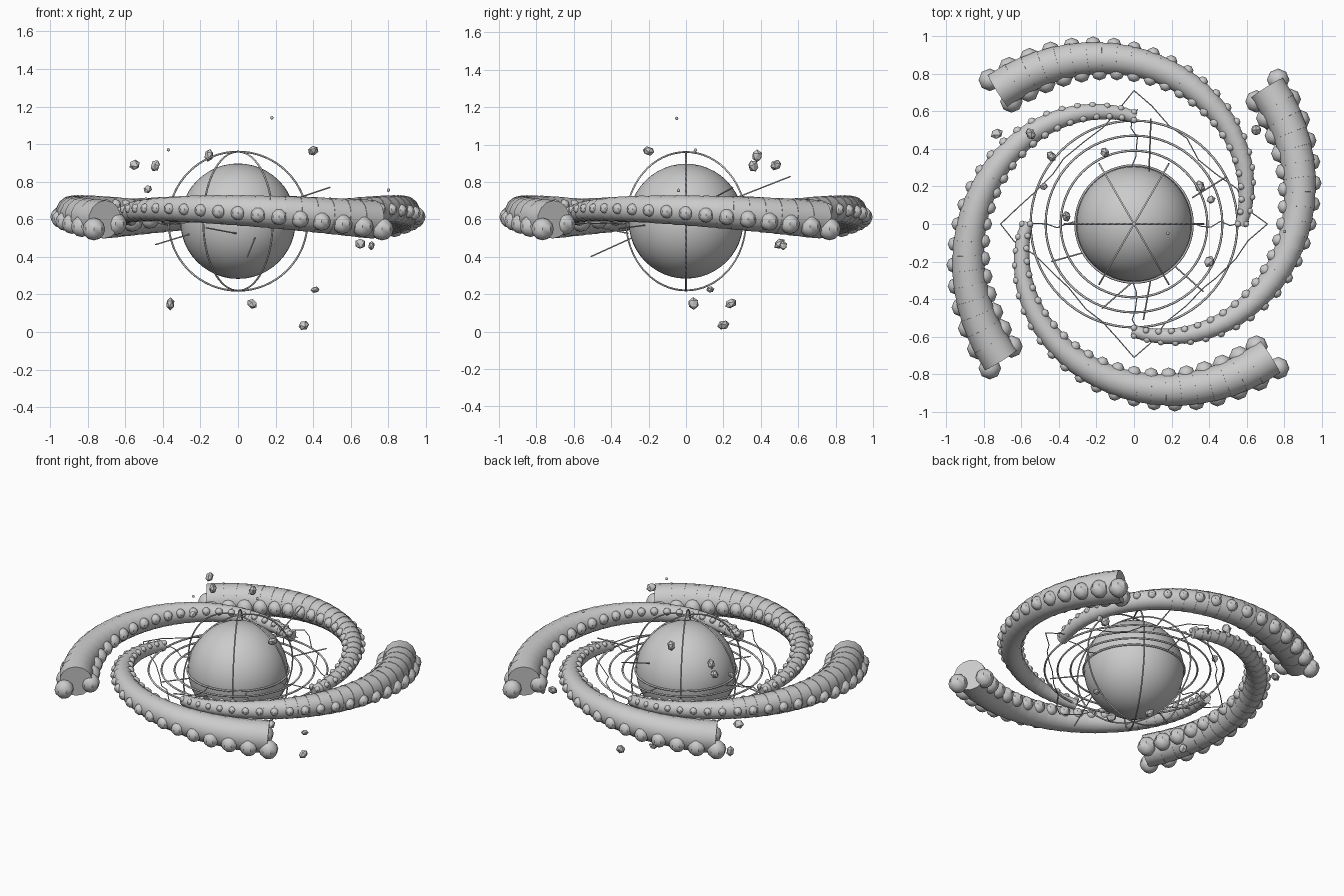
import bpy, bmesh, random
from math import sin, cos, pi, radians
from mathutils import Vector, Matrix

if "Cube" in bpy.data.objects:
    bpy.data.objects.remove(bpy.data.objects["Cube"])

random.seed(4)
CZ = 0.59  # height of the core centre


def finish(bm, name, smooth=True):
    me = bpy.data.meshes.new(name)
    bm.to_mesh(me)
    bm.free()
    ob = bpy.data.objects.new(name, me)
    bpy.context.collection.objects.link(ob)
    for p in me.polygons:
        p.use_smooth = smooth
    if smooth:
        me.set_sharp_from_angle(angle=radians(40))
    return ob


def ring(name, radius, thickness, rotation=(0, 0, 0)):
    bpy.ops.mesh.primitive_torus_add(major_radius=radius, minor_radius=thickness,
                                     major_segments=64, minor_segments=6,
                                     location=(0, 0, CZ), rotation=rotation)
    bpy.context.object.name = name
    bpy.ops.object.shade_smooth()


def wire(name, points, thickness):
    cu = bpy.data.curves.new(name, 'CURVE')
    cu.dimensions = '3D'
    cu.bevel_depth = thickness
    cu.bevel_resolution = 1
    cu.use_fill_caps = True
    sp = cu.splines.new('POLY')
    sp.points.add(len(points) - 1)
    for p, co in zip(sp.points, points):
        p.co = (*co, 1)
    ob = bpy.data.objects.new(name, cu)
    bpy.context.collection.objects.link(ob)


# central sphere
bpy.ops.mesh.primitive_uv_sphere_add(segments=48, ring_count=24, radius=0.307,
                                     location=(0, 0, CZ))
bpy.context.object.name = "core_sphere"
bpy.ops.object.shade_smooth()

# flat orbit rings and upright cage hoops
for i, r in enumerate((0.312, 0.39, 0.47, 0.55)):
    ring(f"orbit_ring_{i}", r, 0.006)
for i in range(3):
    ring(f"cage_hoop_{i}", 0.37, 0.005, (pi / 2, 0, i * pi / 3))


# spiral arms: overlapping drums that widen outward, with two rows of nubs
def arm_point(t):
    a = t * radians(135)
    r = 0.57 + 0.44 * t
    return Vector((r * cos(a), r * sin(a), 0.60 + 0.055 * sin(pi * t)))


def arm_radius(t):
    return 0.033 + 0.070 * t


def arm(name, angle):
    bm = bmesh.new()
    turn = Matrix.Rotation(angle, 4, 'Z')
    count, nubs = 28, 22
    for i in range(count):
        t = (i + 0.5) / count
        a, b = arm_point(i / count), arm_point((i + 1) / count)
        rot = (b - a).to_track_quat('Z', 'Y').to_matrix().to_4x4()
        rad = arm_radius(t)
        bmesh.ops.create_cone(bm, cap_ends=True, segments=14, radius1=rad, radius2=rad,
                              depth=(b - a).length * 1.25,
                              matrix=turn @ Matrix.Translation((a + b) / 2) @ rot)
    for i in range(nubs):
        t = i / (nubs - 1)
        p = arm_point(t)
        out = Vector((p.x, p.y, 0)).normalized()
        size = 0.018 + 0.036 * t * t + 0.006 * t
        for phi in (radians(35 - 70 * t), radians(125 + 70 * t)):
            d = out * cos(phi) + Vector((0, 0, sin(phi)))
            c = p + d * (arm_radius(t) - 0.2 * size)
            bmesh.ops.create_uvsphere(bm, u_segments=8, v_segments=6, radius=size,
                                      matrix=turn @ Matrix.Translation(c))
    finish(bm, name)


for k in range(4):
    arm(f"spiral_arm_{k}", k * pi / 2)

# jagged threads: a diamond around the rings and bolts leaving the core
for k in range(4):
    m = Matrix.Rotation(k * pi / 2, 3, 'Z')
    pts = []
    for i in range(9):
        f = i / 8
        j = 0 if i in (0, 8) else 0.018
        pts.append(m @ Vector((0.71 * (1 - f) + random.uniform(-j, j),
                               0.71 * f + random.uniform(-j, j),
                               CZ + random.uniform(-j, j))))
    wire(f"diamond_thread_{k}", pts, 0.003)
    bolt = [m @ Vector((0.31 + 0.05 * i, random.uniform(-0.02, 0.02),
                        CZ + random.uniform(-0.02, 0.02))) for i in range(7)]
    wire(f"core_bolt_{k}", bolt, 0.003)

# straight needles
needles = [((0.08, 0.28, 0.72), (0.09, 0.56, 0.83)),
           ((0.09, -0.29, 0.50), (0.05, -0.51, 0.40)),
           ((0.31, 0.14, 0.71), (0.49, 0.25, 0.77)),
           ((-0.26, -0.15, 0.52), (-0.44, -0.20, 0.465)),
           ((-0.01, -0.31, 0.525), (-0.17, -0.45, 0.555)),
           ((0.20, -0.21, 0.57), (0.37, -0.36, 0.55))]
for i, n in enumerate(needles):
    wire(f"needle_{i}", n, 0.004)

# floating rocks
rocks = [(-0.55, 0.48, 0.89), (-0.44, 0.36, 0.885), (-0.155, 0.38, 0.94),
         (0.40, -0.20, 0.965), (-0.48, 0.20, 0.76), (-0.36, 0.04, 0.15),
         (0.075, 0.24, 0.15), (0.41, 0.13, 0.225), (0.35, 0.20, 0.035),
         (0.65, 0.50, 0.47), (0.71, 0.52, 0.46), (-0.73, 0.48, 0.60)]
for i, co in enumerate(rocks):
    bm = bmesh.new()
    bmesh.ops.create_icosphere(bm, subdivisions=1, radius=0.022 if i in (4, 7, 10) else 0.03)
    spin = Matrix.Rotation(random.uniform(0, 6), 4, Vector((random.random(), random.random(), 1)))
    bmesh.ops.transform(bm, verts=bm.verts, matrix=Matrix.Translation(co) @ spin
                        @ Matrix.Diagonal((0.8, 1.0, 1.15, 1)))
    finish(bm, f"floating_rock_{i}", False)

# tiny sparks
for i, co in enumerate([(0.18, -0.05, 1.14), (-0.37, 0.05, 0.97), (0.80, -0.04, 0.755)]):
    bm = bmesh.new()
    bmesh.ops.create_icosphere(bm, subdivisions=2, radius=0.009,
                               matrix=Matrix.Translation(co))
    finish(bm, f"spark_{i}")
